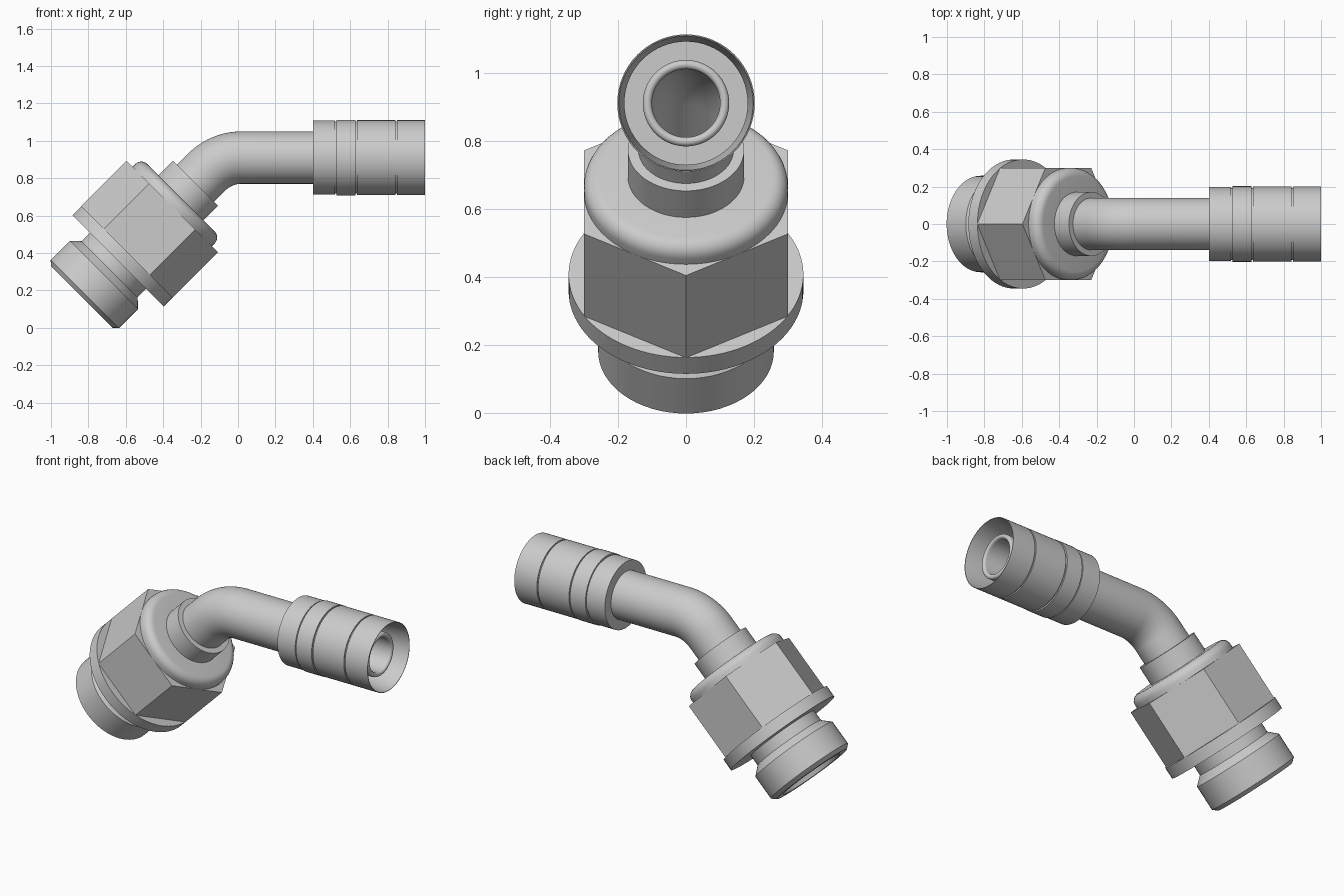
import bpy, bmesh, math
from mathutils import Vector

if "Cube" in bpy.data.objects:
    bpy.data.objects.remove(bpy.data.objects["Cube"])

A = math.radians(45)
END = Vector((-0.835, 0, 0.165))      # centre of the threaded end
DIR = Vector((math.cos(A), 0, math.sin(A)))
ZT = 0.91                             # height of the level axis


def skin(name, rings, segs=64, angle=25):
    """Closed skin through rings given as (centre, tilt, radius)."""
    bm = bmesh.new()
    loops = []
    for c, tilt, r in rings:
        n = Vector((-math.sin(tilt), 0, math.cos(tilt)))
        loops.append([bm.verts.new(c + n * (r * math.cos(t)) + Vector((0, r * math.sin(t), 0)))
                      for t in (2 * math.pi * i / segs for i in range(segs))])
    for k, a in enumerate(loops):
        b = loops[(k + 1) % len(loops)]
        for i in range(segs):
            j = (i + 1) % segs
            bm.faces.new((a[i], a[j], b[j], b[i]))
    bmesh.ops.recalc_face_normals(bm, faces=bm.faces)
    me = bpy.data.meshes.new(name)
    bm.to_mesh(me)
    bm.free()
    ob = bpy.data.objects.new(name, me)
    bpy.context.collection.objects.link(ob)
    bpy.ops.object.select_all(action='DESELECT')
    ob.select_set(True)
    bpy.context.view_layer.objects.active = ob
    bpy.ops.object.shade_smooth_by_angle(angle=math.radians(angle))
    return ob


def slanted(profile):
    return [(END + DIR * s, A, r) for s, r in profile]


def level(profile):
    return [(Vector((x, 0, ZT)), 0, r) for x, r in profile]


def fillet(cx, cr, rad, a0, a1, n=6):
    """Arc points in a profile, angles in degrees."""
    return [(cx + rad * math.cos(math.radians(a0 + (a1 - a0) * i / n)),
             cr + rad * math.sin(math.radians(a0 + (a1 - a0) * i / n))) for i in range(n + 1)]


# Threaded end with undercut neck and conical seat
skin("threaded_end", slanted([(0, 0.19), (0, 0.233), (0.022, 0.258), (0.167, 0.258),
                              (0.21, 0.212), (0.30, 0.212), (0.30, 0.1), (0.25, 0.1)]))
# Round flange below the hexagon
skin("flange", slanted([(0.274, 0.15), (0.274, 0.345), (0.342, 0.345), (0.342, 0.15)]), 96)
# Hexagon nut, flats facing front and back
skin("hex_nut", slanted([(0.342, 0.15), (0.342, 0.3464), (0.684, 0.3464), (0.684, 0.15)]), 6)
# Rounded shoulder on the nut
skin("nut_shoulder", slanted([(0.68, 0.12), (0.68, 0.3)] + fillet(0.705, 0.255, 0.045, 90, 0)
                             + [(0.75, 0.12)]))
# Collar where the tube enters
skin("tube_collar", slanted([(0.74, 0.12), (0.74, 0.171), (0.86, 0.171), (0.86, 0.12)]))

# Bent hollow tube: outer skin forward, rounded lip, bore back
R, X0, N = 0.266, 0.02, 14
centre = Vector((X0, 0, ZT - R))
bend = []
for i in range(N + 1):
    a = A * (1 - i / N)
    bend.append((centre + Vector((-math.sin(a), 0, math.cos(a))) * R, a))
outer = slanted([(0.25, 0.14)]) + [(p, a, 0.14) for p, a in bend]
outer += level([(0.45, 0.14), (0.46, 0.127)] + fillet(0.936, 0.1135, 0.0135, 90, -90, 8))
inner = [(p, a, 0.1) for p, a in reversed(bend)] + slanted([(0.25, 0.1)])
skin("bent_tube", outer + inner)

# Crimp sleeve with narrow grooves and an open tapered mouth
prof = [(0.40, 0.12), (0.40, 0.198), (0.48, 0.198)]
for x, r0, r1 in ((0.522, 0.198, 0.202), (0.633, 0.202, 0.2), (0.846, 0.2, 0.2)):
    prof += [(x - 0.004, r0), (x - 0.004, 0.193), (x + 0.004, 0.193), (x + 0.004, r1)]
prof += [(1.0, 0.2), (1.0, 0.197), (0.86, 0.181), (0.52, 0.181), (0.52, 0.12)]
skin("crimp_sleeve", level(prof))
